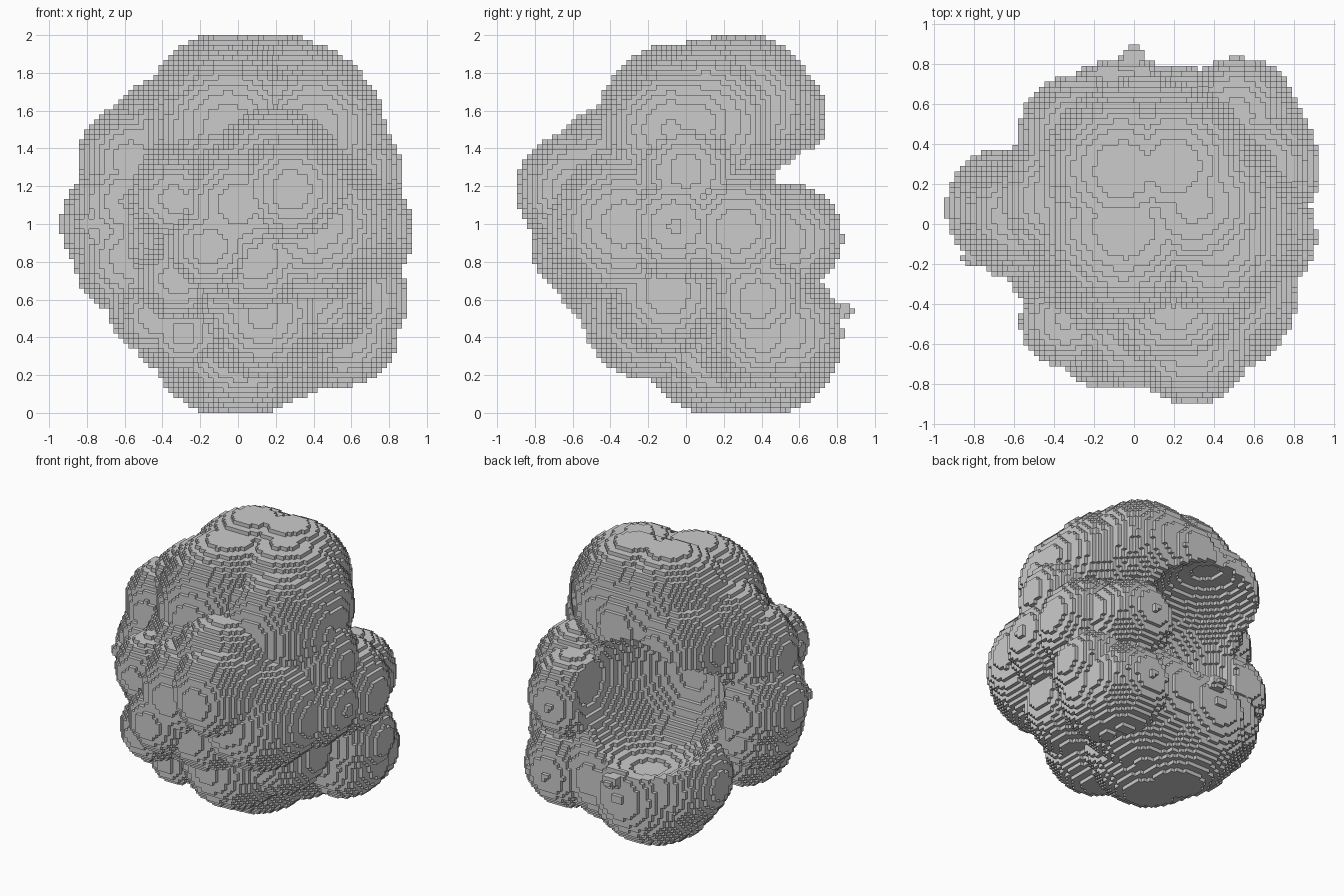
import bpy, bmesh, math
from mathutils import Vector

cube = bpy.data.objects.get("Cube")
if cube:
    bpy.data.objects.remove(cube)

CELL = 2 / 76          # edge length of one block
LAYERS = 76

# Lumps as (x, y, z, radius), grouped by region
body = [(0.03, -0.05, 1.0, 0.66)]
crown = [
    (-0.05, -0.02, 1.5, 0.46), (-0.06, 0.27, 1.57, 0.44), (0.2, 0.29, 1.61, 0.4),
    (0.3, 0.1, 1.53, 0.44), (0.4, -0.08, 1.5, 0.38), (-0.34, 0.12, 1.42, 0.37),
    (-0.27, 0.44, 1.47, 0.31), (0.05, 0.45, 1.57, 0.3), (0.49, 0.05, 1.54, 0.28),
]
front_side = [
    (0.28, -0.59, 1.18, 0.31), (0.0, -0.48, 1.1, 0.34), (0.2, -0.38, 1.24, 0.38),
    (0.1, -0.42, 0.82, 0.3), (-0.15, -0.57, 0.88, 0.25), (-0.34, -0.48, 1.13, 0.23),
    (-0.32, -0.47, 0.71, 0.22), (-0.29, -0.24, 0.42, 0.18), (0.13, -0.2, 0.53, 0.35),
    (0.4, -0.33, 1.0, 0.42),
]
plus_x_side = [
    (0.6, 0.27, 0.97, 0.33), (0.6, -0.06, 0.99, 0.31), (0.58, 0.0, 1.28, 0.29),
    (0.62, 0.38, 0.6, 0.28), (0.39, -0.1, 0.64, 0.33), (0.51, 0.55, 0.93, 0.28),
]
minus_x_side = [
    (-0.64, 0.08, 1.0, 0.3), (-0.56, 0.05, 1.34, 0.29), (-0.57, 0.03, 0.82, 0.3),
    (-0.58, 0.0, 1.12, 0.28), (-0.43, -0.05, 0.58, 0.26), (-0.44, -0.2, 0.51, 0.2),
    (-0.81, -0.17, 1.0, 0.05),
]
base = [
    (0.02, 0.19, 0.42, 0.44), (-0.04, 0.39, 0.42, 0.44), (0.22, 0.38, 0.47, 0.41),
    (0.53, 0.54, 0.43, 0.29), (0.56, 0.4, 0.43, 0.29), (-0.25, 0.42, 0.5, 0.33),
]
crater = (-0.12, 0.58, 1.05, 0.5)
back_nub = (0.0, 0.84, 0.54, 0.05)


def ball_cells(x, y, z, radius):
    """Block indices whose centres lie inside a ball."""
    centre = Vector((x, y, z))
    spans = [range(math.floor((c - radius) / CELL), math.ceil((c + radius) / CELL))
             for c in centre]
    return {(i, j, k) for i in spans[0] for j in spans[1] for k in spans[2]
            if (Vector((i + 0.5, j + 0.5, k + 0.5)) * CELL - centre).length <= radius}


# Fill the lumps, scoop out the back, then add the nub on its rim
cells = set()
for lump in body + crown + front_side + plus_x_side + minus_x_side + base:
    cells |= ball_cells(*lump)
cells -= ball_cells(*crater)
cells |= ball_cells(*back_nub)
cells = {c for c in cells if 0 <= c[2] < LAYERS}

# Skin the exposed block sides
bm = bmesh.new()
corners = {}


def corner(index):
    if index not in corners:
        corners[index] = bm.verts.new(Vector(index) * CELL)
    return corners[index]


for cell in cells:
    for axis in range(3):
        u, v = (axis + 1) % 3, (axis + 2) % 3
        for side in (0, 1):
            neighbour = list(cell)
            neighbour[axis] += 2 * side - 1
            if tuple(neighbour) in cells:
                continue
            loop = []
            for du, dv in ((0, 0), (1, 0), (1, 1), (0, 1)):
                point = list(cell)
                point[axis] += side
                point[u] += du
                point[v] += dv
                loop.append(corner(tuple(point)))
            bm.faces.new(loop if side else loop[::-1])

# Merge flat terraces into single faces
bmesh.ops.dissolve_limit(bm, angle_limit=math.radians(1), verts=bm.verts[:],
                         edges=bm.edges[:], use_dissolve_boundaries=False)

mesh = bpy.data.meshes.new("blocky_boulder")
bm.to_mesh(mesh)
bm.free()
boulder = bpy.data.objects.new("blocky_boulder", mesh)
bpy.context.collection.objects.link(boulder)
